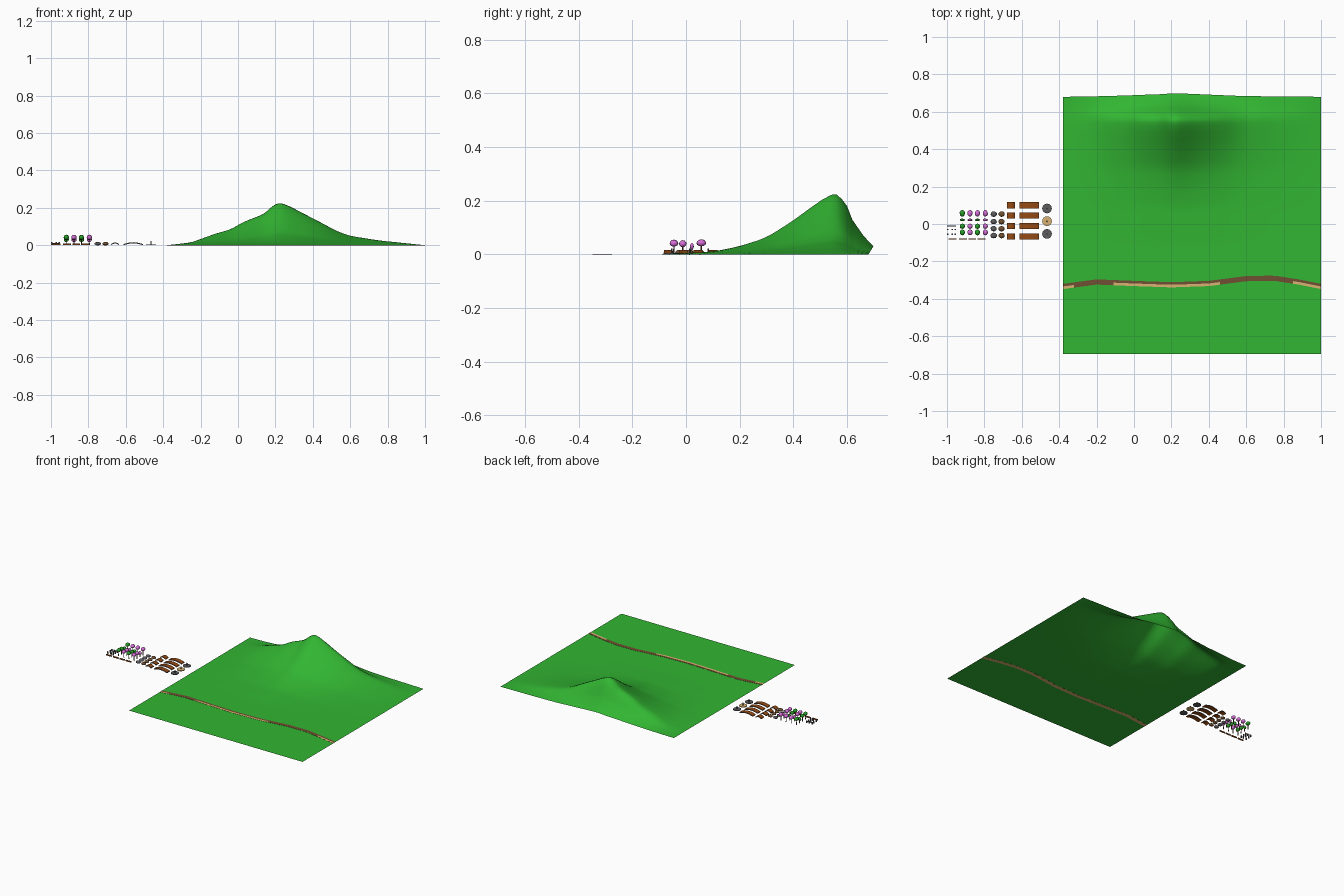
import bpy, bmesh, math, random
from mathutils import Matrix, Vector

if "Cube" in bpy.data.objects:
    bpy.data.objects.remove(bpy.data.objects["Cube"])
random.seed(4)

def mat(name, r, g, b):
    m = bpy.data.materials.new(name)
    lin = lambda c: (c / 255 / 12.92) if c < 10 else ((c / 255 + 0.055) / 1.055) ** 2.4
    m.diffuse_color = (lin(r), lin(g), lin(b), 1)
    m.use_nodes = True
    m.node_tree.nodes["Principled BSDF"].inputs["Base Color"].default_value = m.diffuse_color
    return m

GRASS = mat("grass green", 50, 182, 50)
EARTH = mat("earth brown", 112, 80, 50)
SAND = mat("sand tan", 218, 180, 115)
WOOD = mat("wood brown", 150, 75, 20)
STONE = mat("dark stone", 92, 92, 96)
LEAF = mat("leaf green", 38, 160, 38)
BLOSSOM = mat("blossom purple", 216, 110, 216)
BARK = mat("bark brown", 100, 62, 38)

def finish(bm, name, mats, smooth=False):
    bmesh.ops.recalc_face_normals(bm, faces=bm.faces)
    me = bpy.data.meshes.new(name)
    bm.to_mesh(me)
    bm.free()
    for m in mats:
        me.materials.append(m)
    for p in me.polygons:
        p.use_smooth = smooth
    ob = bpy.data.objects.new(name, me)
    bpy.context.collection.objects.link(ob)
    return ob

def box(bm, c, s):
    bmesh.ops.create_cube(bm, size=1, matrix=Matrix.Translation(c) @ Matrix.Diagonal((*s, 1)))

def cyl(bm, x, y, z0, z1, r0, r1, n):
    bmesh.ops.create_cone(bm, cap_ends=True, segments=n, radius1=r0, radius2=r1, depth=z1 - z0,
                          matrix=Matrix.Translation((x, y, (z0 + z1) / 2)))

def ball(bm, c, s, sub=1, rough=0.0):
    r = bmesh.ops.create_icosphere(bm, subdivisions=sub, radius=1)
    for v in r["verts"]:
        k = 1 + random.uniform(-rough, rough)
        v.co = Vector([c[i] + v.co[i] * s[i] * k for i in range(3)])

def interp(pts, t):
    if t <= pts[0][0]:
        return pts[0][1]
    for (a, u), (b, v) in zip(pts, pts[1:]):
        if t <= b:
            return u + (v - u) * (t - a) / (b - a)
    return pts[-1][1]

# terrain sheet: mountain height is the product of a front and a side profile
FRONT = [(-.38, 0), (-.25, .015), (-.12, .062), (-.04, .085), (.03, .125), (.14, .168), (.18, .208),
         (.22, .23), (.27, .212), (.45, .118), (.53, .075), (.6, .05), (.75, .026), (1, 0)]
SIDE = [(-.1, 0), (.1, .01), (.2, .03), (.3, .062), (.4, .125), (.5, .198), (.555, .226),
        (.59, .19), (.61, .13), (.65, .065), (.68, .03)]
bm = bmesh.new()
NX, NY = 70, 80
grid = []
for i in range(NX + 1):
    x = -.38 + 1.38 * i / NX
    fx = sum(interp(FRONT, x + d) for d in (-.015, 0, .015)) / 3 / .222
    col = []
    for j in range(NY + 1):
        t = j / NY
        y = -.695 + 1.375 * t
        # back slope bulges outward
        bulge = .018 * fx * max(0, (y - .55) / .13)
        h = sum(interp(SIDE, y + d) for d in (-.03, -.015, 0, .015, .03)) / 5 if y < .5 else interp(SIDE, y)
        col.append(bm.verts.new((x, y + bulge, fx * h)))
    grid.append(col)
for i in range(NX):
    for j in range(NY):
        bm.faces.new((grid[i][j], grid[i + 1][j], grid[i + 1][j + 1], grid[i][j + 1]))
finish(bm, "terrain", [GRASS], True)

# winding path, a thin plate with a sandy lower edge in places and a sandy underside
PATH = [(-.38, -.334), (-.2, -.31), (.0, -.318), (.2, -.325), (.4, -.318), (.6, -.292),
        (.75, -.29), (.88, -.31), (1, -.334)]
bm = bmesh.new()
rows = []
N = 46
for i in range(N + 1):
    x = -.38 + 1.38 * i / N
    y = interp(PATH, x)
    w = .014
    rows.append([[bm.verts.new((x, y + o, z)) for o in (-w, 0, w)] for z in (.001, -.0006)])
for i in range(N):
    x = -.38 + 1.38 * (i + .5) / N
    for layer in (0, 1):
        for k in (0, 1):
            a, b = rows[i][layer], rows[i + 1][layer]
            f = bm.faces.new((a[k], b[k], b[k + 1], a[k + 1]))
            sandy = k == 0 and (x < -.33 or -.1 < x < .45 or x > .86)
            f.material_index = 1 if sandy or layer else 0
    for k in (0, 2):
        bm.faces.new((rows[i][0][k], rows[i + 1][0][k], rows[i + 1][1][k], rows[i][1][k]))
finish(bm, "path", [EARTH, SAND])

# round discs with a centre post
for n, (y, m) in enumerate([(.083, STONE), (.015, SAND), (-.053, STONE)]):
    bm = bmesh.new()
    cyl(bm, -.465, y, 0, .005, .026, .026, 16)
    finish(bm, f"disc_{n}", [m])
    bm = bmesh.new()
    cyl(bm, -.465, y, 0, .023, .004, .003, 8)
    finish(bm, f"disc_post_{n}", [STONE])

# arched bridges with stone sides: a long and a short one in each row
def bridge(name, x0, x1, y, width, rise):
    bm = bmesh.new()
    rings = []
    n = 8
    for i in range(n + 1):
        t = i / n
        z = rise * math.sin(math.pi * t)
        x = x0 + (x1 - x0) * t
        rings.append([bm.verts.new((x, y + s * width / 2, z + h))
                      for s, h in ((-1, 0), (1, 0), (1, .006), (-1, .006))])
    for a, b in zip(rings, rings[1:]):
        for k in range(4):
            f = bm.faces.new((a[k], b[k], b[(k + 1) % 4], a[(k + 1) % 4]))
            f.material_index = k % 2
    bm.faces.new(rings[0])
    bm.faces.new(rings[-1])
    finish(bm, name, [WOOD, STONE])

for n, y in enumerate((.1, .045, -.01, -.066)):
    bridge(f"long_bridge_{n}", -.612, -.508, y, .033, .01)
    bridge(f"short_bridge_{n}", -.68, -.635, y, .033, .009)

# rocks, two columns of four
for i, x in enumerate((-.75, -.708)):
    for j, y in enumerate((.053, .013, -.025, -.062)):
        bm = bmesh.new()
        ball(bm, (x, y, .008), (.017, .015, .009), 2, .06)
        finish(bm, f"rock_{i}_{j}", [EARTH if i else STONE], True)

# trees: thin trunk and leafy or blossoming crown
for i, x in enumerate((-.918, -.877, -.837, -.795)):
    for j, (y, sy, h) in enumerate(((.057, .018, .043), (.022, .007, .03), (-.012, .014, .04), (-.045, .016, .042))):
        bm = bmesh.new()
        cyl(bm, x, y, 0, h, .003, .002, 6)
        finish(bm, f"trunk_{i}_{j}", [BARK])
        purple = (i > 0) if j == 0 else i % 2 == 1
        bm = bmesh.new()
        ball(bm, (x, y, h), (.014, sy, .013), 2, .04)
        finish(bm, f"crown_{i}_{j}", [BLOSSOM if purple else LEAF], True)

# low wooden rails along the front
for n, x in enumerate((-.97, -.915, -.865, -.815)):
    bm = bmesh.new()
    box(bm, (x, -.08, .004), (.042, .007, .008))
    finish(bm, f"rail_{n}", [WOOD])

# loose posts and one crossbar
bm = bmesh.new()
for x in (-.996, -.972, -.955):
    for y in (-.01, -.03, -.055):
        box(bm, (x, y, .008), (.008, .006, .016))
box(bm, (-.975, -.01, .011), (.045, .006, .003))
finish(bm, "posts", [STONE])
